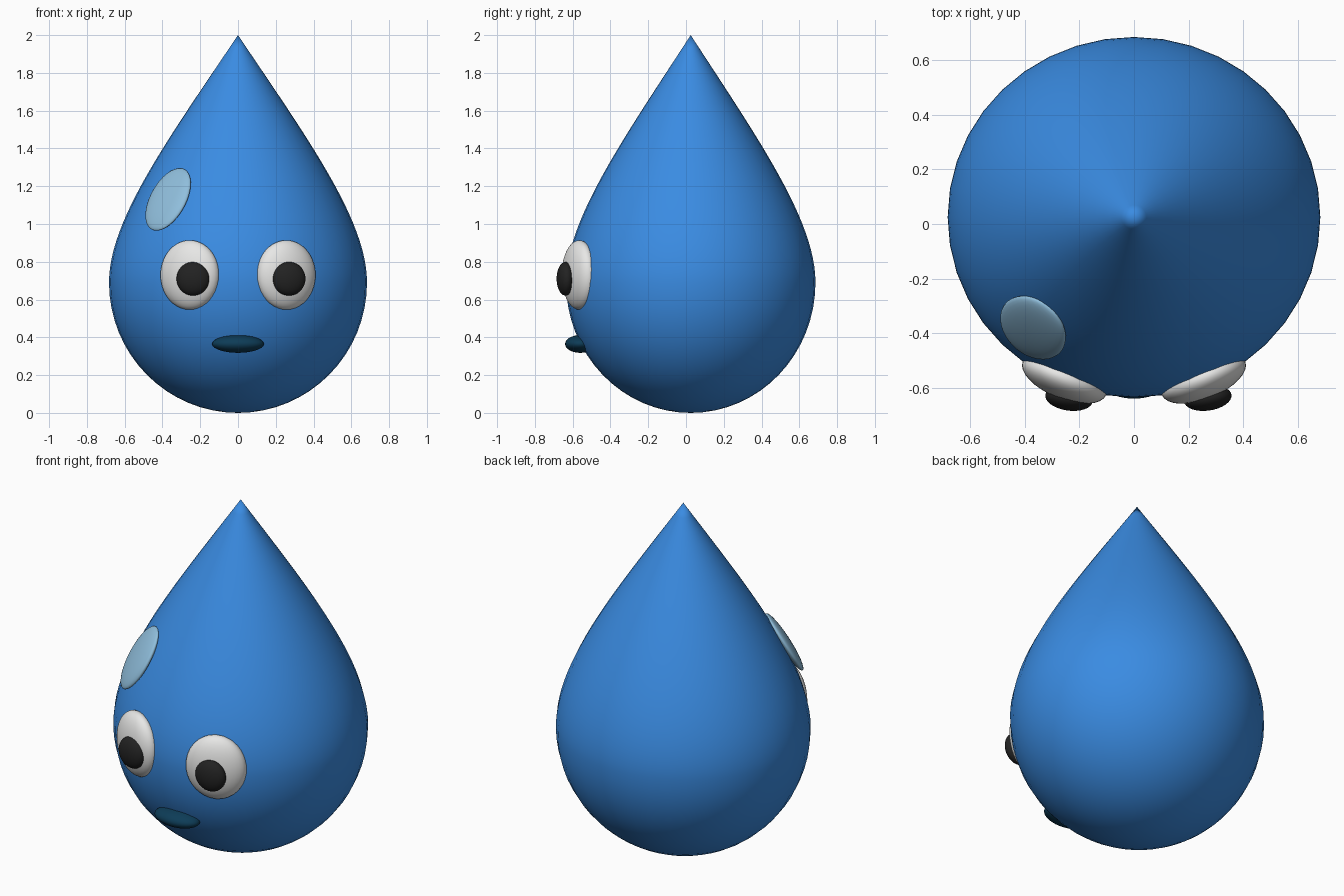
import bpy, bmesh, math
from mathutils import Matrix, Vector

cube = bpy.data.objects.get("Cube")
if cube:
    bpy.data.objects.remove(cube, do_unlink=True)


def material(name, color):
    m = bpy.data.materials.new(name)
    m.use_nodes = True
    m.diffuse_color = (*color, 1)
    bsdf = m.node_tree.nodes["Principled BSDF"]
    bsdf.inputs["Base Color"].default_value = (*color, 1)
    bsdf.inputs["Roughness"].default_value = 0.6
    return m


BLUE = material("water blue", (0.042, 0.26, 0.76))
PALE = material("pale blue", (0.28, 0.52, 0.72))
WHITE = material("eye white", (0.8, 0.8, 0.79))
BLACK = material("pupil black", (0.016, 0.016, 0.016))
TEAL = material("dark teal", (0.004, 0.045, 0.095))


def finish(name, bm, mat):
    bmesh.ops.recalc_face_normals(bm, faces=bm.faces)
    for f in bm.faces:
        f.smooth = True
    mesh = bpy.data.meshes.new(name)
    bm.to_mesh(mesh)
    bm.free()
    mesh.materials.append(mat)
    obj = bpy.data.objects.new(name, mesh)
    bpy.context.collection.objects.link(obj)
    return obj


def ellipsoid(name, centre, radii, mat, yaw=0, pitch=0):
    """Flattened ball facing -y, turned about z by yaw and tipped up by pitch."""
    bm = bmesh.new()
    bmesh.ops.create_uvsphere(bm, u_segments=32, v_segments=20, radius=1)
    turn = (Matrix.Rotation(math.radians(yaw), 4, 'Z')
            @ Matrix.Rotation(math.radians(-pitch), 4, 'X'))
    bm.transform(Matrix.Translation(centre) @ turn @ Matrix.Diagonal((*radii, 1)))
    return finish(name, bm, mat)


# Drop body: round lower bowl, then a curve drawn up to the tip
RADIUS, WAIST, TIP = 0.683, 0.69, 2.0
profile = []
for i in range(17):
    a = math.pi / 2 * i / 16
    profile.append((RADIUS * math.sin(a), WAIST * (1 - math.cos(a))))
curve = [Vector(p) for p in ((RADIUS, WAIST), (RADIUS, 1.02), (0.37, 1.45), (0, TIP))]
for i in range(1, 25):
    t = i / 24
    p = sum((curve[k] * math.comb(3, k) * t**k * (1 - t)**(3 - k) for k in range(4)),
            Vector((0, 0)))
    profile.append((p.x, p.y))

bm = bmesh.new()
verts = [bm.verts.new((r, 0, z)) for r, z in profile]
edges = [bm.edges.new(pair) for pair in zip(verts, verts[1:])]
bmesh.ops.spin(bm, geom=verts + edges, axis=(0, 0, 1), cent=(0, 0, 0),
               angle=2 * math.pi, steps=40)
bmesh.ops.remove_doubles(bm, verts=bm.verts, dist=0.0005)
bm.transform(Matrix.Translation((0, 0.025, 0)) @ Matrix.Diagonal((1, 0.967, 1, 1)))
finish("drop_body", bm, BLUE)

# Eyes and pupils
for side, s, pupil_x in (("right", -1, -0.238), ("left", 1, 0.27)):
    ellipsoid(side + "_eye", (s * 0.255, -0.565, 0.73), (0.165, 0.076, 0.184),
              WHITE, yaw=s * 22)
    ellipsoid(side + "_pupil", (pupil_x, -0.638, 0.71), (0.088, 0.046, 0.089),
              BLACK, yaw=s * 8)

# Mouth and shine spot
ellipsoid("mouth", (0, -0.56, 0.365), (0.137, 0.08, 0.047), TEAL)
ellipsoid("shine_spot", (-0.37, -0.38, 1.13), (0.135, 0.032, 0.19), PALE,
          yaw=-42, pitch=30)
